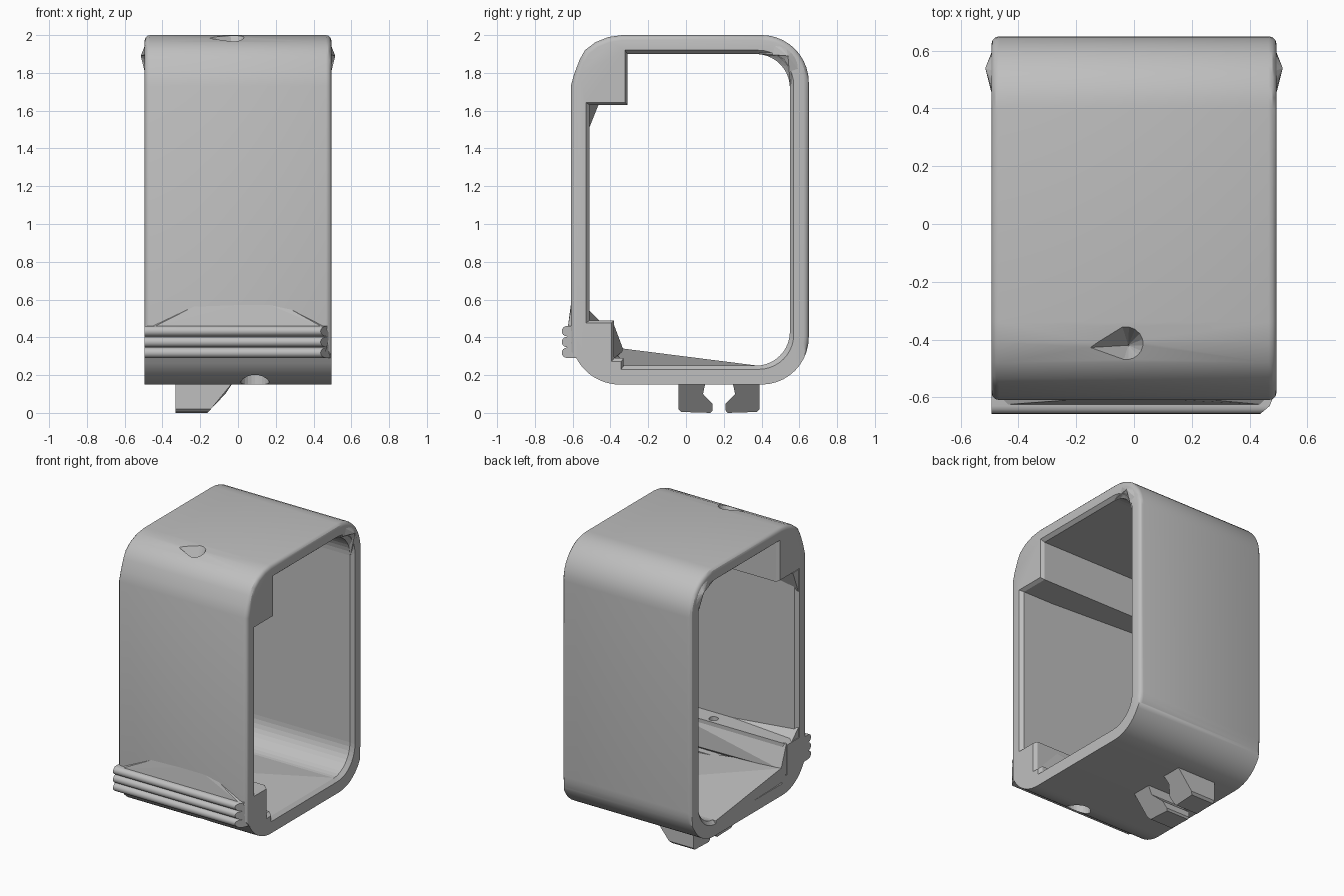
import bpy, bmesh, math

cube = bpy.data.objects.get("Cube")
if cube:
    bpy.data.objects.remove(cube)

grey = bpy.data.materials.new("plain grey")
grey.use_nodes = True
grey.diffuse_color = (0.52, 0.52, 0.52, 1)
grey.node_tree.nodes["Principled BSDF"].inputs["Base Color"].default_value = grey.diffuse_color
HALF = 0.494


def finish(name, bm, helper=False):
    bmesh.ops.recalc_face_normals(bm, faces=bm.faces)
    mesh = bpy.data.meshes.new(name)
    bm.to_mesh(mesh)
    bm.free()
    obj = bpy.data.objects.new(name, mesh)
    bpy.context.collection.objects.link(obj)
    mesh.materials.append(grey)
    if helper:
        obj.hide_render = True
        obj.hide_viewport = True
    return obj


def prism(profile, x0, x1):
    """Extrude a (y, z) outline along x."""
    bm = bmesh.new()
    face = bm.faces.new([bm.verts.new((x0, y, z)) for y, z in profile])
    new = bmesh.ops.extrude_face_region(bm, geom=[face])["geom"]
    bmesh.ops.translate(bm, vec=(x1 - x0, 0, 0),
                        verts=[v for v in new if isinstance(v, bmesh.types.BMVert)])
    if not any(f.verts[:] and all(abs(v.co.x - x0) < 1e-6 for v in f.verts) for f in bm.faces):
        bmesh.ops.holes_fill(bm, edges=bm.edges)
    return bm


def hull(name, points, helper=False):
    bm = bmesh.new()
    verts = [bm.verts.new(p) for p in points]
    out = bmesh.ops.convex_hull(bm, input=verts)
    junk = {g for g in out["geom_interior"] if isinstance(g, bmesh.types.BMVert)}
    bmesh.ops.delete(bm, geom=list(junk), context='VERTS')
    return finish(name, bm, helper)


def arc(cy, cz, r, start, end, steps=10):
    angles = [math.radians(start + (end - start) * i / steps) for i in range(steps + 1)]
    return [(cy + r * math.cos(a), cz + r * math.sin(a)) for a in angles]


def cut(obj, cutter):
    mod = obj.modifiers.new("cut " + cutter.name, 'BOOLEAN')
    mod.operation = 'DIFFERENCE'
    mod.solver = 'EXACT'
    mod.object = cutter


def smooth(obj):
    bpy.ops.object.select_all(action='DESELECT')
    obj.select_set(True)
    bpy.context.view_layer.objects.active = obj
    bpy.ops.object.shade_smooth_by_angle(angle=math.radians(30))


# Outer shell with softened end edges
outer = (arc(-0.35, 0.41, 0.26, 208, 270) + arc(0.40, 0.40, 0.25, 270, 360)
         + arc(0.40, 1.75, 0.25, 0, 90)
         + [(-0.34, 2.0), (-0.41, 1.99), (-0.48, 1.962), (-0.535, 1.92), (-0.563, 1.87),
            (-0.59, 1.80), (-0.61, 1.73), (-0.61, 0.33)])
bm = prism(outer, -HALF, HALF)
rim = [e for e in bm.edges if abs(e.verts[0].co.x - e.verts[1].co.x) < 0.01
       and min(v.co.z for v in e.verts) > 0.3]
bmesh.ops.bevel(bm, geom=rim, offset=0.028, segments=3, profile=0.5, affect='EDGES')
shell = finish("frame", bm)

# Open middle flared at both ends, with thick blocks left in the two front corners
inner = ([(-0.51, 0.49), (-0.38, 0.49), (-0.38, 0.29), (-0.33, 0.29), (-0.33, 0.25)]
         + arc(0.37, 0.43, 0.18, 270, 360) + arc(0.37, 1.72, 0.18, 0, 90)
         + [(-0.31, 1.90), (-0.31, 1.63), (-0.51, 1.63)])
bm = prism(inner, -0.52, 0.52)
for x in (-0.47, 0.47):
    bmesh.ops.bisect_plane(bm, geom=bm.verts[:] + bm.edges[:] + bm.faces[:],
                           plane_co=(x, 0, 0), plane_no=(1, 0, 0))
for v in bm.verts:
    if abs(v.co.x) > 0.5:
        v.co.y = 0.02 + (v.co.y - 0.02) * 1.08
        v.co.z = 1.07 + (v.co.z - 1.07) * 1.05
cut(shell, finish("opening_cutter", bm, True))

# Teardrop pocket on the top front edge
pocket = [(-0.03 + y, -0.42 + z, 2.02) for y, z in arc(0, 0, 0.075, -100, 100)]
cut(shell, hull("pocket_cutter", pocket + [(-0.19, -0.43, 2.02), (-0.02, -0.42, 1.86)], True))

# Screw hole under the front bottom corner
for name, radius, bottom, top in (("hole_cutter", 0.075, 0.1, 0.28), ("pin_cutter", 0.03, 0.2, 0.6)):
    ring = [(0.09 + a, -0.43 + b) for a, b in arc(0, 0, radius, 0, 345, 23)]
    cut(shell, hull(name, [(a, b, z) for a, b in ring for z in (bottom, top)], True))
smooth(shell)

# Three grip ribs on the lower front, slanted at the left end
pitch = 0.057
grip = [(-0.57, 0.29)]
for i in range(3):
    grip += arc(-0.63, 0.29 + pitch * (i + 0.5), 0.0275, 270, 90, 8)
grip += [(-0.57, 0.46)]
bm = prism(grip, -HALF, HALF)
for v in bm.verts:
    if v.co.x > 0 and v.co.y < -0.61:
        v.co.x += (v.co.y + 0.61) * 1.2
smooth(finish("grip_ribs", bm))

# Faceted slope above the ribs
hull("grip_slope", [(-0.46, -0.60, 0.46), (0.46, -0.60, 0.46), (-0.44, -0.625, 0.458), (0.44, -0.625, 0.458),
                    (-0.18, -0.606, 0.59), (0.10, -0.606, 0.60), (0.24, -0.606, 0.57)])

# One pointed swelling on each end of the top back corner
for side, label in ((1, "left"), (-1, "right")):
    bm = bmesh.new()
    loop = arc(0.40, 1.75, 0.247, 0, 90, 6) + arc(0.37, 1.72, 0.183, 90, 0, 4)
    ring = [bm.verts.new((side * 0.472, y, z)) for y, z in loop]
    tip = bm.verts.new((side * 0.515, 0.54, 1.89))
    bm.faces.new(ring)
    for a, b in zip(ring, ring[1:] + ring[:1]):
        bm.faces.new((a, b, tip))
    finish(label + "_corner_swelling", bm)

# Inner wedges, deepest at the right end
hull("floor_wedge", [(-HALF, -0.38, 0.24), (-HALF, -0.38, 0.34), (-HALF, -0.33, 0.34), (-HALF, 0.38, 0.25),
                     (-HALF, 0.38, 0.22), (0.47, -0.33, 0.25), (0.47, 0.38, 0.25), (0.47, -0.33, 0.22)])
hull("lower_block_wedge", [(-HALF, -0.39, 0.49), (-HALF, -0.33, 0.33), (-HALF, -0.39, 0.27),
                           (0.47, -0.39, 0.49), (0.47, -0.38, 0.29)])
hull("lower_corner_wedge", [(-HALF, -0.52, 0.55), (-HALF, -0.45, 0.48), (-HALF, -0.52, 0.48),
                            (0.1, -0.515, 0.485)])
hull("upper_corner_wedge", [(-HALF, -0.52, 1.49), (-HALF, -0.46, 1.64), (-HALF, -0.52, 1.64),
                            (0.35, -0.515, 1.635)])

# Two-legged cable clip underneath
leg = [(-0.04, 0.17), (-0.04, 0.02), (-0.025, 0.005), (0.13, 0.0), (0.14, 0.012),
       (0.14, 0.05), (0.09, 0.10), (0.105, 0.17)]
for mirrored, label in ((False, "front"), (True, "back")):
    bm = prism([(0.35 - y, z) if mirrored else (y, z) for y, z in leg], -0.33, -0.02)
    # The left end leans inwards towards the foot
    for v in bm.verts:
        if v.co.x > -0.1:
            v.co.x -= max(0, 0.15 - v.co.z) * 0.95
    finish(label + "_clip_leg", bm)
